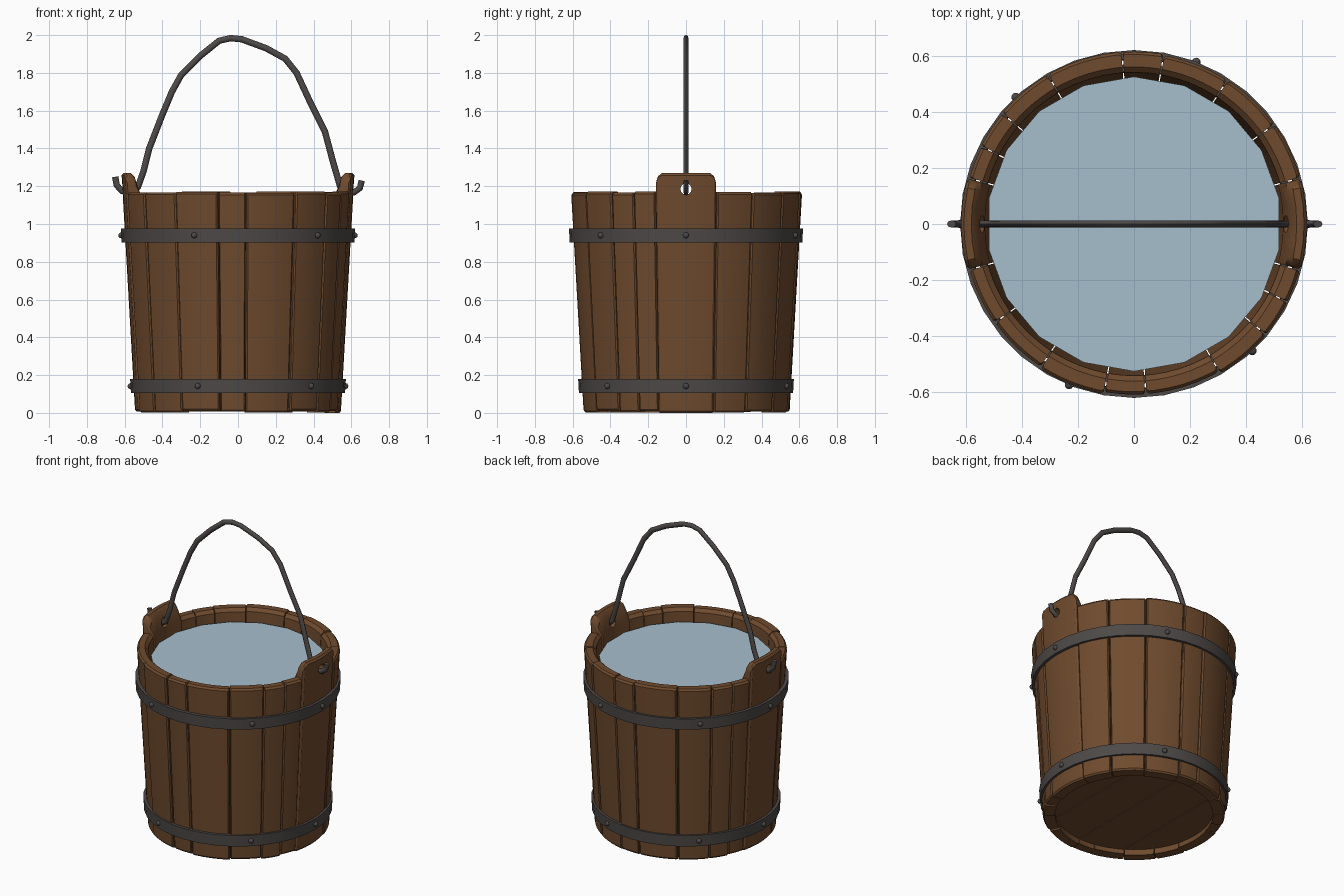
import bpy, bmesh, math, random
from math import radians, sin, cos
from mathutils import Vector, Matrix

random.seed(4)
if "Cube" in bpy.data.objects:
    bpy.data.objects.remove(bpy.data.objects["Cube"])


def material(name, color):
    m = bpy.data.materials.new(name)
    m.use_nodes = True
    m.diffuse_color = (*color, 1)
    bsdf = m.node_tree.nodes["Principled BSDF"]
    bsdf.inputs["Base Color"].default_value = (*color, 1)
    bsdf.inputs["Roughness"].default_value = 0.8
    return m


WOOD = material("brown wood", (0.16, 0.07, 0.027))
IRON = material("dark iron", (0.075, 0.067, 0.064))
WATER = material("pale blue water", (0.38, 0.52, 0.61))


def finish(bm, name, mat, smooth=35):
    bmesh.ops.recalc_face_normals(bm, faces=bm.faces)
    mesh = bpy.data.meshes.new(name)
    bm.to_mesh(mesh)
    bm.free()
    obj = bpy.data.objects.new(name, mesh)
    bpy.context.collection.objects.link(obj)
    mesh.materials.append(mat)
    bpy.ops.object.select_all(action="DESELECT")
    obj.select_set(True)
    bpy.context.view_layer.objects.active = obj
    if smooth:
        bpy.ops.object.shade_smooth_by_angle(angle=radians(smooth))
    return obj


def outer_radius(z):
    return 0.545 + 0.056 * z


def sweep(bm, rings, closed=False):
    """Skin a list of closed cross-sections, capping the ends unless closed."""
    loops = [[bm.verts.new(p) for p in ring] for ring in rings]
    pairs = list(zip(loops, loops[1:]))
    if closed:
        pairs.append((loops[-1], loops[0]))
    for a, b in pairs:
        for i in range(len(a)):
            j = (i + 1) % len(a)
            bm.faces.new((a[i], a[j], b[j], b[i]))
    if not closed:
        bm.faces.new(loops[0])
        bm.faces.new(loops[-1])


def polar(a, r, z):
    return Vector((r * cos(a), r * sin(a), z))


def stave(name, start, end, ear=False):
    """One tapered board; ear boards rise above the rim with clipped corners."""
    bm = bmesh.new()
    shift = 0 if ear else random.uniform(-0.005, 0.005)
    bottom = random.uniform(0, 0.012)
    top = 1.27 if ear else 1.168 + random.uniform(-0.005, 0.005)
    mid, half = (start + end) / 2, (end - start) / 2 - 0.004
    rings = []
    for t in (-1, -0.93, -0.8, -0.4, 0, 0.4, 0.8, 0.93, 1):
        a = mid + half * t
        edge = 0.007 if abs(t) == 1 else 0
        z = top
        if ear:
            z -= {1: 0.045, 0.93: 0.018}.get(abs(t), 0)
        out = outer_radius(z) + shift - edge
        base = outer_radius(bottom) + shift - edge
        inner = 0.56 if ear else 0.54
        section = [(base - 0.008, bottom), (base, bottom + 0.01),
                   (out, z - 0.012), (out - 0.01, z),
                   (inner + 0.02, z), (inner, z - 0.02)]
        if ear:
            section.append((0.532, 1.15))
        section.append((0.475, bottom))
        rings.append([polar(a, r, h) for r, h in section])
    sweep(bm, rings)
    return finish(bm, name, WOOD, 30)


# Uneven boards between the two ears, repeated on the far side
EAR = 15.5
edges = [-74.5, -54.7, -33, -10, 4, 30, 50, 63, 74.5]
for side, turn in (("front", -90), ("back", 90)):
    for i, (a, b) in enumerate(zip(edges, edges[1:])):
        stave(f"{side}_stave_{i + 1}", radians(a + turn), radians(b + turn))

# Ear boards, pierced for the handle
for side, turn in (("left", 0), ("right", 180)):
    ear = stave(f"{side}_ear_stave", radians(turn - EAR), radians(turn + EAR), True)
    bm = bmesh.new()
    bmesh.ops.create_cone(bm, cap_ends=True, segments=12, radius1=0.03, radius2=0.03, depth=0.3,
                          matrix=Matrix.Translation((0.58 * cos(radians(turn)), 0, 1.185))
                          @ Matrix.Rotation(radians(90), 4, "Y"))
    cutter = finish(bm, "hole_cutter", WOOD, 0)
    cutter.hide_render = True
    mod = ear.modifiers.new("handle_hole", "BOOLEAN")
    mod.operation = "DIFFERENCE"
    mod.solver = "EXACT"
    mod.object = cutter
    bpy.context.view_layer.objects.active = ear
    bpy.ops.object.modifier_apply(modifier=mod.name)
    bpy.data.objects.remove(cutter)

# Floor planks, sliced from a disc
cuts = [-0.6, -0.26, 0.03, 0.3, 0.6]
for i, (lo, hi) in enumerate(zip(cuts, cuts[1:])):
    bm = bmesh.new()
    bmesh.ops.create_cone(bm, cap_ends=True, segments=36, radius1=0.49, radius2=0.49, depth=0.05,
                          matrix=Matrix.Translation((0, 0, 0.065)))
    for x, sign in ((lo + 0.003, -1), (hi - 0.003, 1)):
        geom = bm.verts[:] + bm.edges[:] + bm.faces[:]
        cut = bmesh.ops.bisect_plane(bm, geom=geom, plane_co=(x, 0, 0),
                                     plane_no=(sign, 0, 0), clear_outer=True)
        rim = [e for e in cut["geom_cut"] if isinstance(e, bmesh.types.BMEdge)]
        if rim:
            bmesh.ops.edgeloop_fill(bm, edges=rim)
    finish(bm, f"floor_plank_{i + 1}", WOOD, 0)

# Water surface
bm = bmesh.new()
bmesh.ops.create_circle(bm, cap_ends=True, segments=18, radius=0.525,
                        matrix=Matrix.Translation((0, 0, 1.09)))
finish(bm, "water", WATER, 0)

# Iron hoops with rivets
for name, z, lift in (("upper", 0.94, 0.02), ("lower", 0.142, 0.016)):
    bm = bmesh.new()
    lo, hi = z - 0.037, z + 0.037
    section = [(outer_radius(lo) - 0.01, lo), (outer_radius(lo) + lift, lo),
               (outer_radius(hi) + lift, hi), (outer_radius(hi) - 0.01, hi)]
    steps = 36
    sweep(bm, [[polar(math.tau * k / steps, r, h) for r, h in section]
               for k in range(steps)], closed=True)
    finish(bm, f"{name}_hoop", IRON)
    bm = bmesh.new()
    for a in (0, 69, 133, 180, 248, 313):
        spot = polar(radians(a), outer_radius(z) + lift, z)
        bmesh.ops.create_icosphere(bm, subdivisions=2, radius=0.016,
                                   matrix=Matrix.Translation(spot))
    finish(bm, f"{name}_rivets", IRON, 60)

# Bent iron handle with hooked ends, swept along its path
path = [(-0.65, 1.25), (-0.642, 1.205), (-0.615, 1.175), (-0.57, 1.17), (-0.53, 1.195),
        (-0.5, 1.28), (-0.47, 1.4), (-0.4, 1.58), (-0.35, 1.7), (-0.3, 1.79), (-0.2, 1.89),
        (-0.1, 1.97), (-0.04, 1.984), (0.02, 1.978), (0.15, 1.93), (0.25, 1.875),
        (0.31, 1.8), (0.38, 1.65), (0.46, 1.49), (0.5, 1.34), (0.54, 1.2),
        (0.57, 1.17), (0.615, 1.168), (0.645, 1.19), (0.655, 1.23)]
points = [Vector((x, 0, z)) for x, z in path]
rings = []
for i, p in enumerate(points):
    along = (points[min(i + 1, len(points) - 1)] - points[max(i - 1, 0)]).normalized()
    side = Vector((0, 1, 0))
    up = along.cross(side)
    rings.append([p + 0.017 * cos(math.tau * k / 8) * up + 0.013 * sin(math.tau * k / 8) * side
                  for k in range(8)])
bm = bmesh.new()
sweep(bm, rings)
finish(bm, "handle", IRON, 50)
